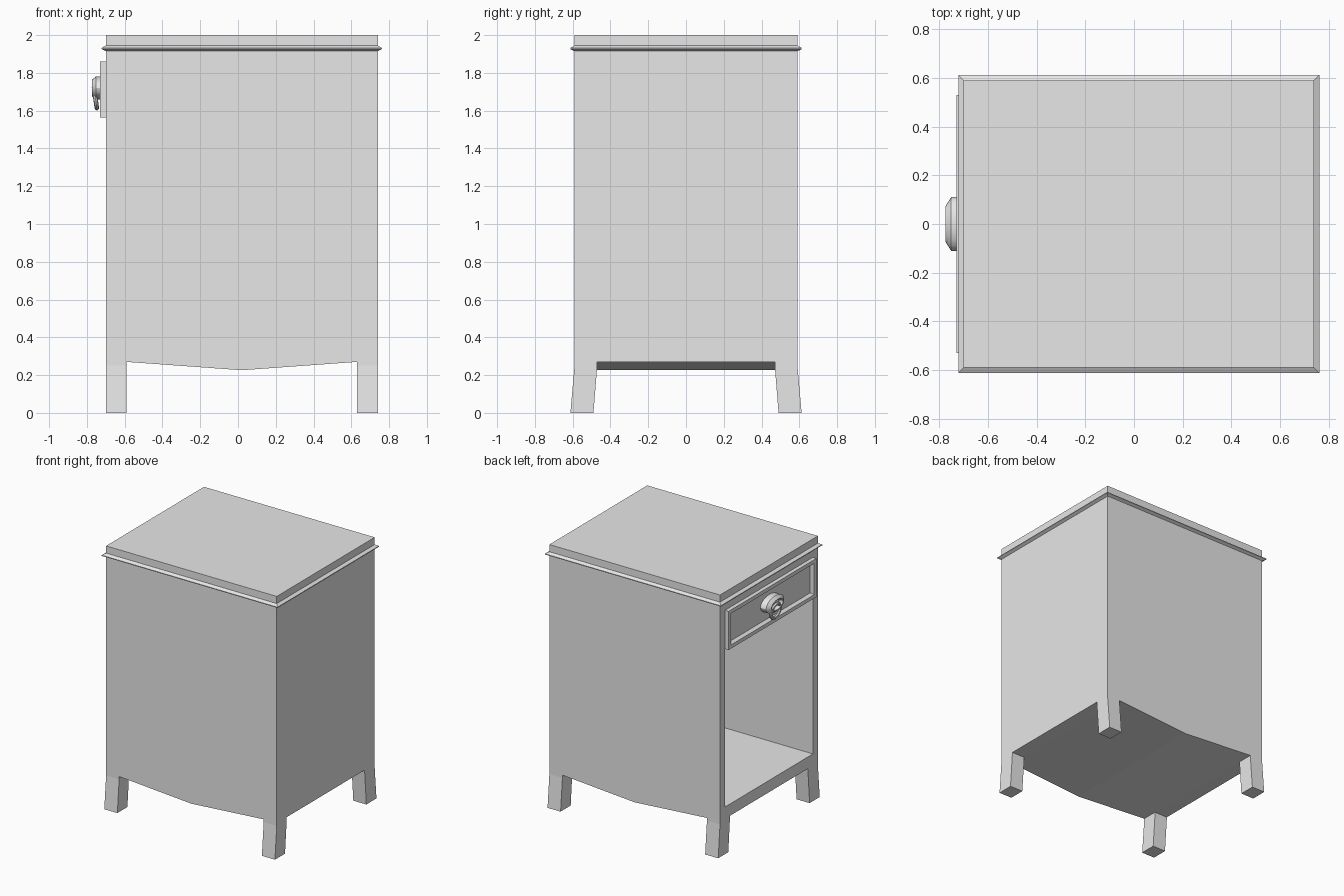
import bpy, bmesh, math
from mathutils import Matrix

cube = bpy.data.objects.get("Cube")
if cube:
    bpy.data.objects.remove(cube, do_unlink=True)

grey = bpy.data.materials.new("plain grey")
grey.use_nodes = True
colour = (0.8, 0.8, 0.8, 1)
grey.diffuse_color = colour
grey.node_tree.nodes["Principled BSDF"].inputs["Base Color"].default_value = colour


def finish(name, bm):
    bmesh.ops.recalc_face_normals(bm, faces=bm.faces)
    mesh = bpy.data.meshes.new(name)
    bm.to_mesh(mesh)
    bm.free()
    mesh.materials.append(grey)
    obj = bpy.data.objects.new(name, mesh)
    bpy.context.collection.objects.link(obj)
    return obj


def loft(name, rings, closed=False):
    """Skin a list of vertex rings; cap both ends, or join last to first."""
    bm = bmesh.new()
    loops = [[bm.verts.new(p) for p in ring] for ring in rings]
    pairs = list(zip(loops, loops[1:]))
    if closed:
        pairs.append((loops[-1], loops[0]))
    for a, b in pairs:
        n = len(a)
        for i in range(n):
            j = (i + 1) % n
            bm.faces.new((a[i], a[j], b[j], b[i]))
    if not closed:
        bm.faces.new(loops[0])
        bm.faces.new(loops[-1])
    return finish(name, bm)


def rect_xy(x0, x1, y0, y1, z):
    return [(x0, y0, z), (x1, y0, z), (x1, y1, z), (x0, y1, z)]


def rect_yz(x, hy, z0, z1):
    return [(x, -hy, z0), (x, hy, z0), (x, hy, z1), (x, -hy, z1)]


LEFT, RIGHT, DEPTH = -0.70, 0.74, 0.59

# Cabinet body with a bowed underside
profile = [(LEFT, 0.27), (-0.59, 0.27), (0.02, 0.226), (0.63, 0.27),
           (RIGHT, 0.27), (RIGHT, 2.0), (LEFT, 2.0)]
body = loft("cabinet_body", [[(x, y, z) for x, z in profile] for y in (-DEPTH, DEPTH)])

# Open compartment cut into the drawer side
cutter = loft("compartment_cutter", [rect_xy(-0.9, 0.68, -0.53, 0.53, z) for z in (0.36, 1.57)])
cutter.hide_render = True
cut = body.modifiers.new("compartment", "BOOLEAN")
cut.operation = "DIFFERENCE"
cut.solver = "EXACT"
cut.object = cutter
bpy.context.view_layer.objects.active = body
bpy.ops.object.modifier_apply(modifier=cut.name)
bpy.data.objects.remove(cutter, do_unlink=True)

# Pointed moulding under the top
steps = [(0.0, 1.945), (0.022, 1.932), (0.022, 1.926), (0.0, 1.915), (-0.02, 1.93)]
loft("top_moulding", [rect_xy(LEFT - d, RIGHT + d, -DEPTH - d, DEPTH + d, z)
                      for d, z in steps], closed=True)

# Splayed legs
for side, x0, x1 in (("right", LEFT, -0.59), ("left", 0.63, RIGHT)):
    for place, s in (("front", -1), ("back", 1)):
        loft(f"{place}_{side}_leg", [rect_xy(x0, x1, s * inner, s * outer, z)
             for inner, outer, z in ((0.49, 0.612, 0), (0.47, DEPTH, 0.25), (0.47, DEPTH, 0.28))])

# Drawer front: raised frame around a sunken panel
frame = [(-0.69, 0), (-0.73, 0), (-0.73, 0.028), (-0.712, 0.04), (-0.705, 0.04)]
loft("drawer_front", [rect_yz(x, 0.53 - d, 1.565 + d, 1.86 - d) for x, d in frame])


# Oval pull plate with a dished face
def oval(x, k, n=20):
    return [(x, 0.11 * k * math.cos(math.tau * i / n),
             1.72 + 0.062 * k * math.sin(math.tau * i / n)) for i in range(n)]


plate = loft("pull_plate", [oval(x, k) for x, k in
                            ((-0.70, 1), (-0.752, 1), (-0.774, 0.68), (-0.772, 0.6), (-0.745, 0.5))])

# Hanging ring
tilt = Matrix.Translation((-0.755, 0, 1.668)) @ Matrix.Rotation(math.radians(-8), 4, "Y")
rings = []
for i in range(24):
    a = math.tau * i / 24
    ring = []
    for j in range(8):
        b = math.tau * j / 8
        r = 0.055 + 0.012 * math.cos(b)
        ring.append(tilt @ Matrix.Translation((0.012 * math.sin(b), r * math.cos(a), r * math.sin(a))).translation)
    rings.append(ring)
pull = loft("pull_ring", rings, closed=True)

for obj in (plate, pull):
    bpy.ops.object.select_all(action="DESELECT")
    obj.select_set(True)
    bpy.context.view_layer.objects.active = obj
    bpy.ops.object.shade_smooth_by_angle(angle=math.radians(30))
